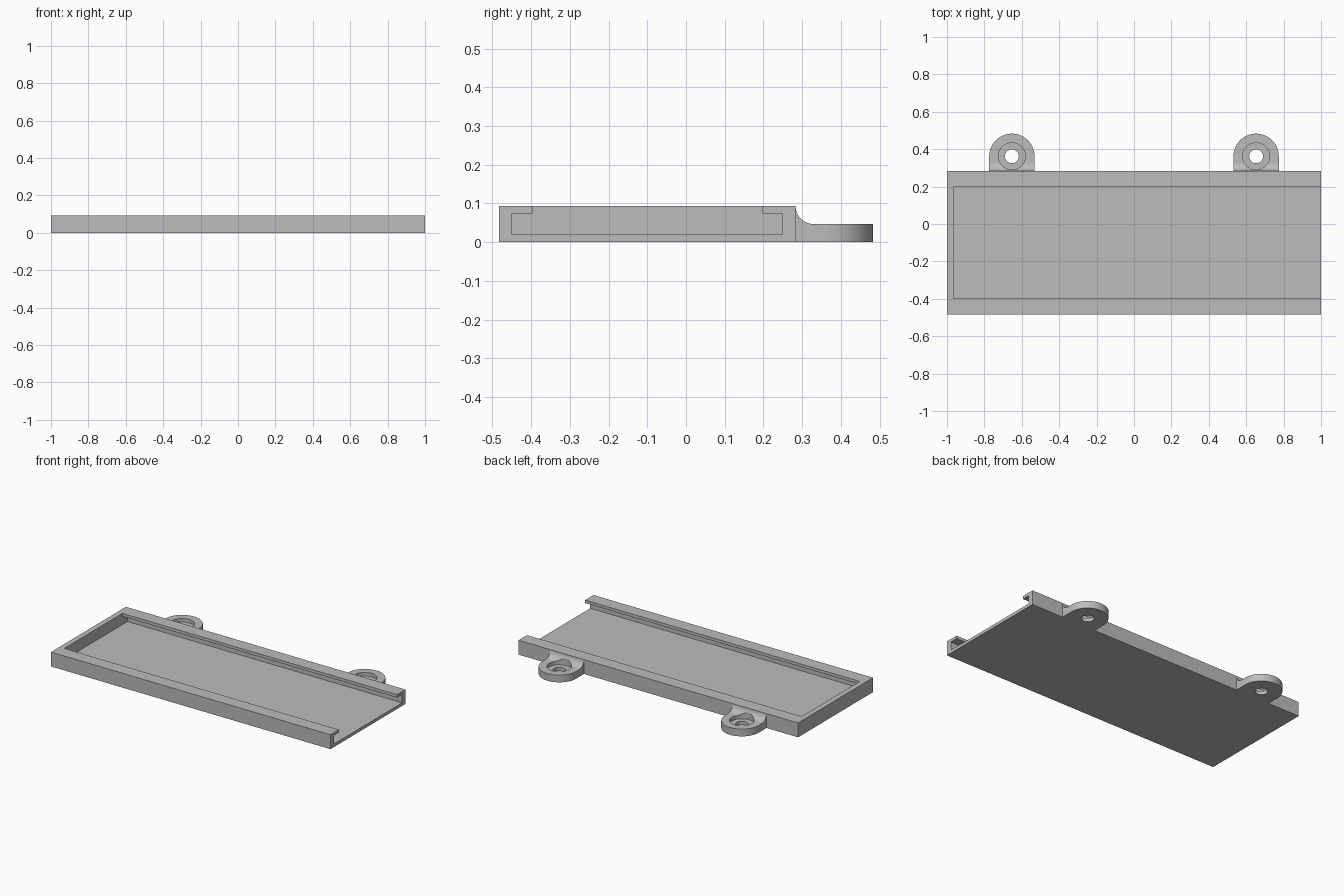
import bpy, bmesh, math
from mathutils import Vector

cube = bpy.data.objects.get("Cube")
if cube:
    bpy.data.objects.remove(cube, do_unlink=True)

grey = bpy.data.materials.new("light_grey")
grey.use_nodes = True
GREY = (0.5, 0.5, 0.5, 1)
grey.diffuse_color = GREY
grey.node_tree.nodes["Principled BSDF"].inputs["Base Color"].default_value = GREY


def prism(name, points, offset):
    """Extrude a closed planar outline of 3D points along an offset."""
    bm = bmesh.new()
    face = bm.faces.new([bm.verts.new(p) for p in points])
    ext = bmesh.ops.extrude_face_region(bm, geom=[face])
    bmesh.ops.translate(bm, vec=offset,
                        verts=[v for v in ext["geom"] if isinstance(v, bmesh.types.BMVert)])
    bmesh.ops.recalc_face_normals(bm, faces=bm.faces)
    mesh = bpy.data.meshes.new(name)
    bm.to_mesh(mesh)
    bm.free()
    mesh.materials.append(grey)
    obj = bpy.data.objects.new(name, mesh)
    bpy.context.collection.objects.link(obj)
    return obj


def along_x(name, profile, x0, x1):
    return prism(name, [(x0, y, z) for y, z in profile], Vector((x1 - x0, 0, 0)))


def along_z(name, outline, z0, z1):
    return prism(name, [(x, y, z0) for x, y in outline], Vector((0, 0, z1 - z0)))


def arc(cx, cy, r, start, end, steps):
    angles = [math.radians(start + (end - start) * i / steps) for i in range(steps + 1)]
    return [(cx + r * math.cos(a), cy + r * math.sin(a)) for a in angles]


def combine(obj, tool, operation):
    """Apply a boolean and discard the cutter."""
    mod = obj.modifiers.new("cut", 'BOOLEAN')
    mod.operation, mod.object, mod.solver = operation, tool, 'EXACT'
    bpy.ops.object.select_all(action='DESELECT')
    bpy.context.view_layer.objects.active = obj
    obj.select_set(True)
    bpy.ops.object.modifier_apply(modifier=mod.name)
    bpy.data.objects.remove(tool, do_unlink=True)


FRONT, BACK, TOP = -0.483, 0.283, 0.093

# Tray: a block with an undercut channel, open at the +x end
tray = along_x("tray", [(FRONT, 0), (BACK, 0), (BACK, TOP), (FRONT, TOP)], -1, 1)
lip, wall, floor, ledge = 0.086, 0.034, 0.02, 0.074
channel = [(FRONT + wall, floor), (BACK - wall, floor), (BACK - wall, ledge),
           (BACK - lip, ledge), (BACK - lip, 0.2), (FRONT + lip, 0.2),
           (FRONT + lip, ledge), (FRONT + wall, ledge)]
combine(tray, along_x("channel_cutter", channel, -0.965, 1.2), 'DIFFERENCE')

# Screw lugs: filleted side profile trimmed to a rounded outline, with counterbored hole
LUG_Y, LUG_R, LUG_TOP = 0.362, 0.121, 0.047
fillet = TOP - LUG_TOP
for side, x in (("left", 0.653), ("right", -0.653)):
    profile = [(0.6, 0), (BACK, 0)]
    profile += arc(BACK + fillet, TOP, fillet, 180, 270, 16) + [(0.6, LUG_TOP)]
    lug = along_x(side + "_screw_lug", profile, x - 0.2, x + 0.2)
    outline = arc(x, LUG_Y, LUG_R, 0, 180, 48) + [(x - LUG_R, 0.2), (x + LUG_R, 0.2)]
    combine(lug, along_z("outline_cutter", outline, -0.1, 0.2), 'INTERSECT')
    for radius, bottom in ((0.072, 0.024), (0.037, -0.1)):
        circle = arc(x, LUG_Y, radius, 0, 360, 48)[:-1]
        combine(lug, along_z("hole_cutter", circle, bottom, 0.2), 'DIFFERENCE')
    bpy.ops.object.shade_smooth_by_angle(angle=math.radians(30))
